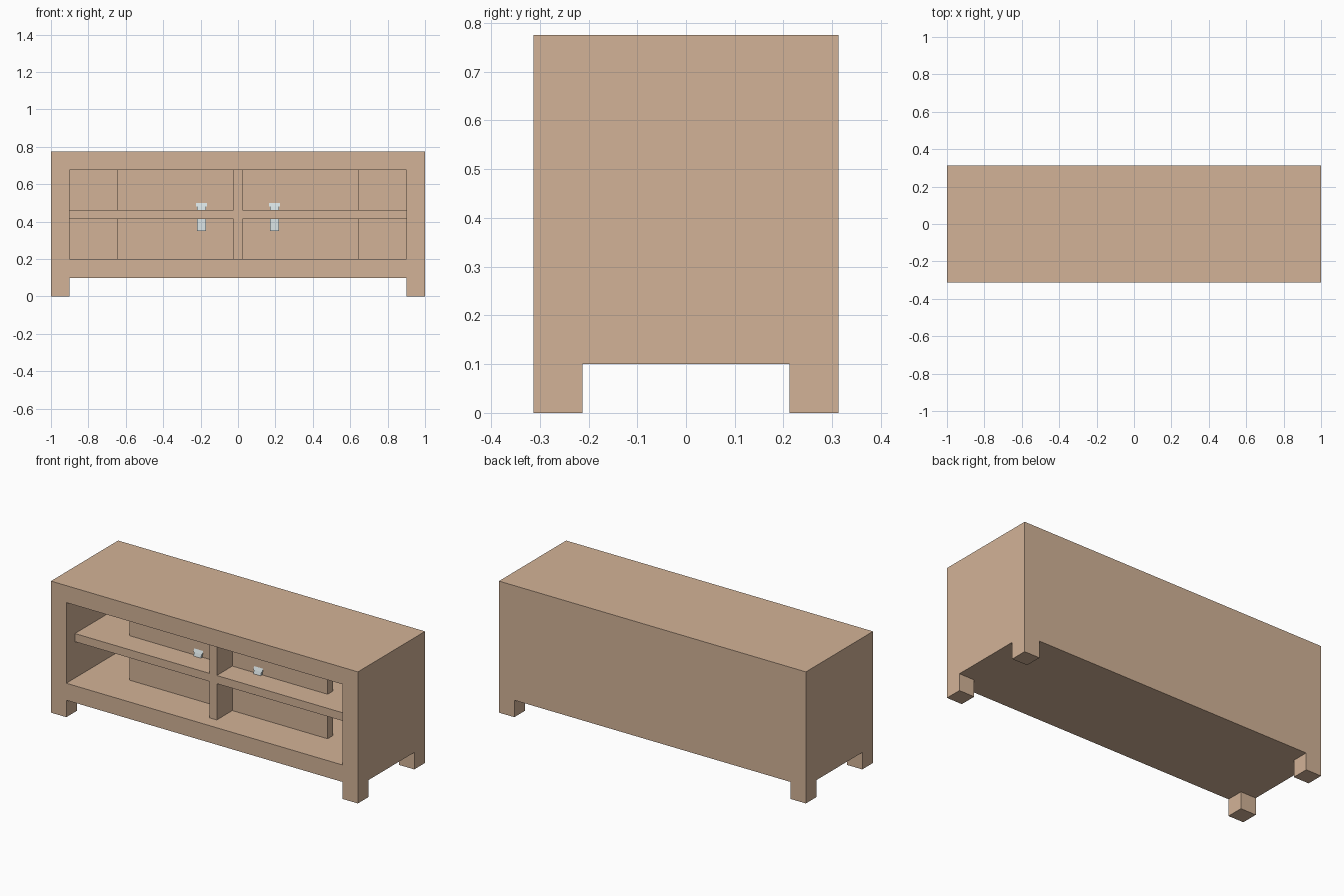
import bpy, bmesh
from mathutils import Vector

if "Cube" in bpy.data.objects:
    bpy.data.objects.remove(bpy.data.objects["Cube"])

W, D, H = 1.0, 0.3125, 0.775      # half width, half depth, full height
T = 0.1                           # frame thickness and leg size
BACK = D - T                      # inner face of the back


def material(name, rgb):
    m = bpy.data.materials.new(name)
    m.diffuse_color = (*rgb, 1)
    m.use_nodes = True
    m.node_tree.nodes["Principled BSDF"].inputs["Base Color"].default_value = m.diffuse_color
    return m


wood = material("wood", (0.65, 0.45, 0.31))
metal = material("metal", (0.66, 0.73, 0.74))


def add_object(name, bm, mat):
    bmesh.ops.recalc_face_normals(bm, faces=bm.faces)
    me = bpy.data.meshes.new(name)
    bm.to_mesh(me)
    bm.free()
    ob = bpy.data.objects.new(name, me)
    bpy.context.collection.objects.link(ob)
    me.materials.append(mat)
    return ob


def box_bm(x0, x1, y0, y1, z0, z1):
    bm = bmesh.new()
    bmesh.ops.create_cube(bm, size=1)
    for v in bm.verts:
        v.co = Vector(((x0 + x1) / 2 + v.co.x * (x1 - x0),
                       (y0 + y1) / 2 + v.co.y * (y1 - y0),
                       (z0 + z1) / 2 + v.co.z * (z1 - z0)))
    return bm


def box(name, *dims, mat=wood):
    return add_object(name, box_bm(*dims), mat)


# Cabinet body with the four corner legs drawn down out of its underside
bm = box_bm(-W, W, -D, D, T, H)
for co, no in (((W - T, 0, 0), (1, 0, 0)), ((T - W, 0, 0), (1, 0, 0)),
               ((0, D - T, 0), (0, 1, 0)), ((0, T - D, 0), (0, 1, 0))):
    bmesh.ops.bisect_plane(bm, geom=bm.verts[:] + bm.edges[:] + bm.faces[:],
                           plane_co=co, plane_no=no)
corners = []
for f in bm.faces:
    c = f.calc_center_median()
    if c.z < T + 0.001 and abs(c.x) > W - T and abs(c.y) > D - T:
        corners.append(f)
for f in corners:
    top = bmesh.ops.extrude_discrete_faces(bm, faces=[f])["faces"][0]
    bmesh.ops.translate(bm, verts=top.verts[:], vec=(0, 0, -T))
bmesh.ops.remove_doubles(bm, verts=bm.verts[:], dist=0.0001)
bmesh.ops.dissolve_limit(bm, angle_limit=0.01, verts=bm.verts[:], edges=bm.edges[:])
body = add_object("cabinet_body", bm, wood)

# Hollow interior, open at the front
cavity = box("cavity_cutter", T - W, W - T, -D - 0.1, BACK, 2 * T, H - T)
cavity.hide_render = True
cavity.hide_viewport = False
cavity.display_type = 'WIRE'
cut = body.modifiers.new("hollow", 'BOOLEAN')
cut.operation = 'DIFFERENCE'
cut.solver = 'EXACT'
cut.object = cavity
bpy.context.view_layer.objects.active = body
bpy.ops.object.modifier_apply(modifier=cut.name)
bpy.data.objects.remove(cavity)

# Cross-shaped shelf and divider, set back from the front
box("shelf", T - W, W - T, -0.232, BACK, 0.414, 0.462)
box("centre_divider", -0.024, 0.024, -0.232, BACK, 2 * T, H - T)


def prism(bm, profile, x0, x1):
    # extrude a (y, z) profile along x
    face = bm.faces.new([bm.verts.new((x0, y, z)) for y, z in profile])
    ext = bmesh.ops.extrude_face_region(bm, geom=[face])["geom"]
    bmesh.ops.translate(bm, vec=(x1 - x0, 0, 0),
                        verts=[g for g in ext if isinstance(g, bmesh.types.BMVert)])


# Inner door panels and their slanted pulls, one per side
for side, s in (("left", -1), ("right", 1)):
    xs = sorted((0, s * 0.645))
    box(side + "_door", *xs, -0.087, -0.038, 2 * T, H - T)
    bm = bmesh.new()
    c = s * 0.195
    prism(bm, [(-0.07, 0.5), (-0.087, 0.5), (-0.095, 0.482), (-0.07, 0.482)],
          c - 0.029, c + 0.029)
    prism(bm, [(-0.07, 0.482), (-0.095, 0.482), (-0.112, 0.43),
               (-0.12, 0.35), (-0.07, 0.35)], c - 0.024, c + 0.024)
    add_object(side + "_handle", bm, metal)
